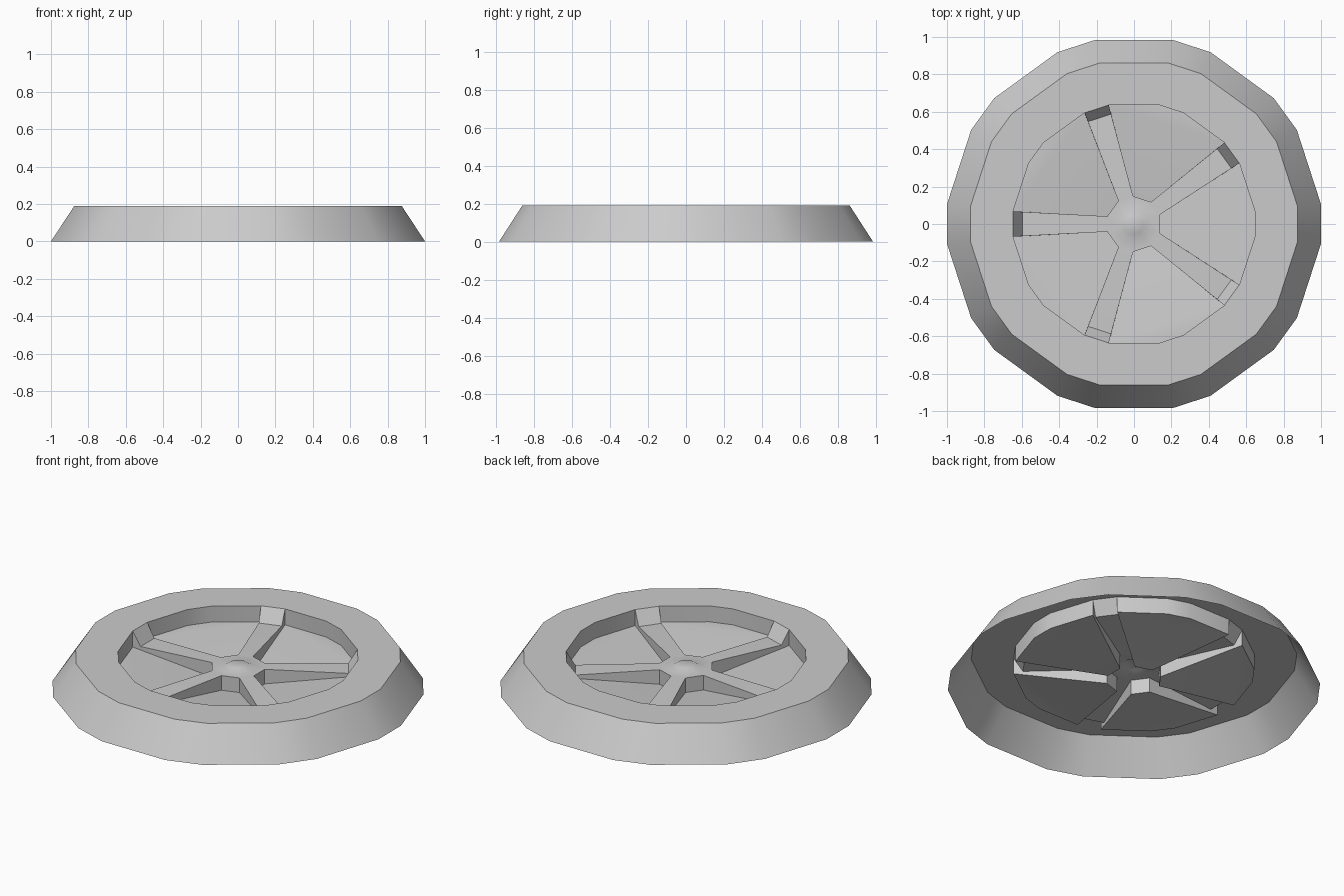
import bpy, bmesh
from math import radians, cos, sin

if "Cube" in bpy.data.objects:
    bpy.data.objects.remove(bpy.data.objects["Cube"])


def pol(r, deg, z):
    a = radians(deg)
    return (r * cos(a), r * sin(a), z)


def ring(r, z):
    # 20 points: short 12 degree and long 24 degree edges alternate
    return [pol(r, 36 * k + s, z) for k in range(10) for s in (-6, 6)]


def build(name, polys):
    bm = bmesh.new()
    for p in polys:
        bm.faces.new([bm.verts.new(c) for c in p])
    bmesh.ops.remove_doubles(bm, verts=bm.verts, dist=0.0005)
    bm.normal_update()
    me = bpy.data.meshes.new(name)
    bm.to_mesh(me)
    bm.free()
    ob = bpy.data.objects.new(name, me)
    bpy.context.collection.objects.link(ob)
    bpy.ops.object.select_all(action='DESELECT')
    ob.select_set(True)
    bpy.context.view_layer.objects.active = ob
    bpy.ops.object.shade_smooth_by_angle(angle=radians(30))
    return ob


def bridge(a, b):
    n = len(a)
    return [[a[i], a[(i + 1) % n], b[(i + 1) % n], b[i]] for i in range(n)]


TOP, FLOOR_OUT, FLOOR_IN, SPOKE, HUB = 0.19, 0.095, 0.04, 0.11, 0.127
R_IN, R_HUB = 0.65, 0.149

# Tyre: open sloped sidewall and flat top band
outer, top, hole = ring(1.0055, 0), ring(0.88, TOP), ring(R_IN, TOP)
build("tyre", bridge(outer, top) + bridge(top, hole))

# Wheel disc: five raised spokes with sunken sloping panels between them
faces = []
for k in range(5):
    a = 72 * k          # panel centre
    s = a + 36          # spoke centre
    angs = (-30, -6, 6, 30)
    rim = [pol(R_IN, a + d, TOP) for d in angs]
    low = [pol(R_IN, a + d, FLOOR_OUT) for d in angs]
    hub_hi = [pol(R_HUB, a + d, HUB) for d in (-20, 20)]
    hub_lo = [pol(R_HUB, a + d, FLOOR_IN) for d in (-20, 20)]
    tab = [pol(0.60, a + d, SPOKE) for d in (-29.8, 29.8)]
    # rim wall above the panel
    faces += [[rim[i], rim[i + 1], low[i + 1], low[i]] for i in range(3)]
    # panel floor: flat outer strip and tilted inner part
    faces.append(low)
    faces.append([hub_lo[0], low[0], low[3], hub_lo[1]])
    # hub wall and the two spoke side walls
    faces.append([hub_hi[0], hub_lo[0], hub_lo[1], hub_hi[1]])
    faces.append([hub_lo[0], hub_hi[0], tab[0], low[0]])
    faces.append([tab[0], rim[0], low[0]])
    faces.append([hub_hi[1], hub_lo[1], low[3], tab[1]])
    faces.append([rim[3], tab[1], low[3]])
    # spoke top and slanted end tab
    next_tab = pol(0.60, a + 72 - 29.8, SPOKE)
    next_hub = pol(R_HUB, a + 52, HUB)
    next_rim = pol(R_IN, a + 42, TOP)
    faces.append([hub_hi[1], tab[1], next_tab, next_hub])
    faces.append([tab[1], rim[3], next_rim, next_tab])

# Hub plate with a small raised cap
plate = [pol(R_HUB, 72 * k + d, HUB) for k in range(5) for d in (-20, 20)]
cap_low = [pol(0.08, 36 * k - 18, HUB) for k in range(10)]
cap_top = [pol(0.055, 36 * k - 18, HUB + 0.012) for k in range(10)]
faces += bridge(plate, cap_low) + bridge(cap_low, cap_top) + [cap_top]
build("wheel_disc", faces)
